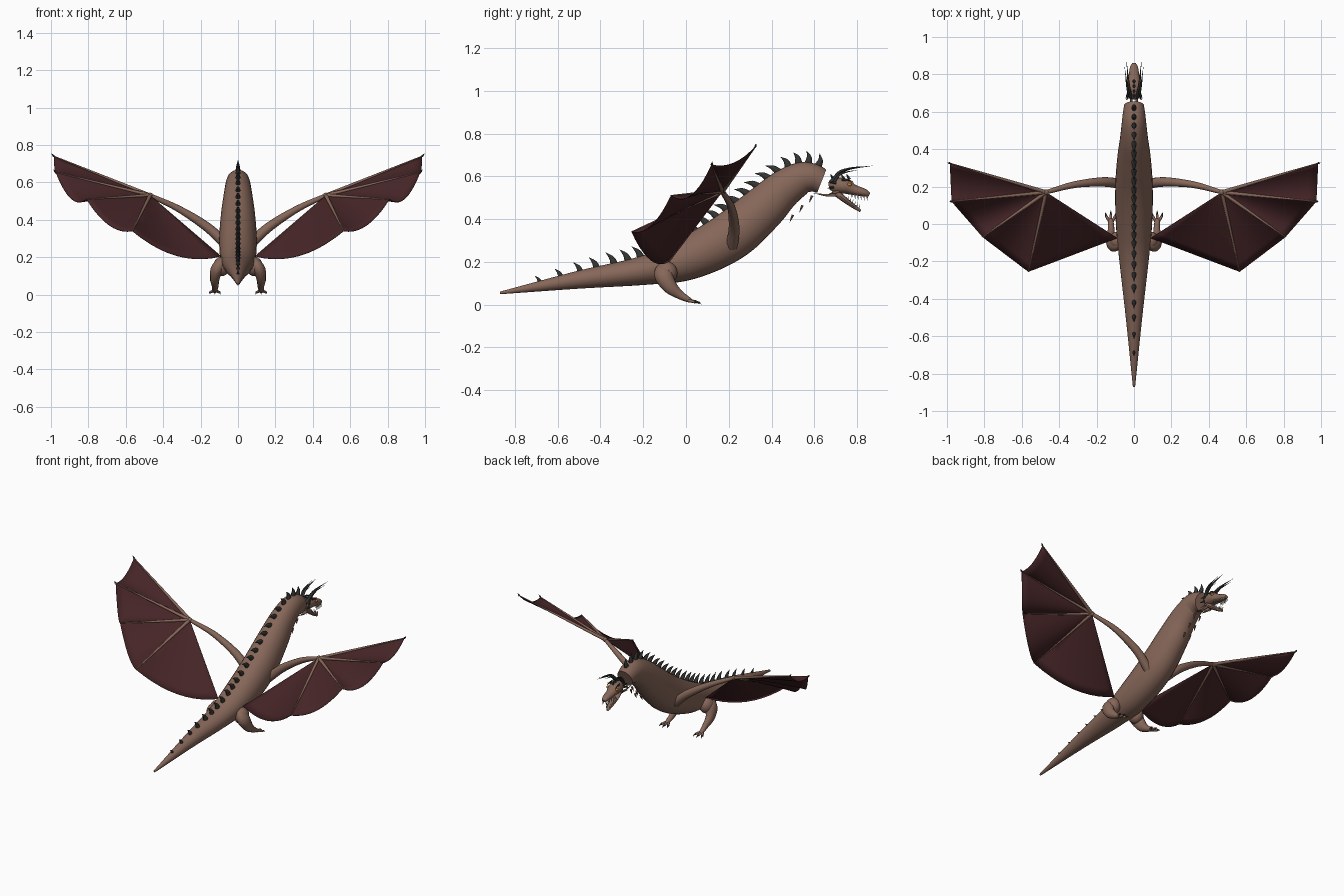
import bpy
import bmesh
import math
from mathutils import Vector

if "Cube" in bpy.data.objects:
    bpy.data.objects.remove(bpy.data.objects["Cube"])


def material(name, colour):
    mat = bpy.data.materials.new(name)
    mat.use_nodes = True
    mat.diffuse_color = (*colour, 1)
    mat.node_tree.nodes["Principled BSDF"].inputs["Base Color"].default_value = (*colour, 1)
    return mat


SKIN = material("brown skin", (.24, .135, .1))
MEMBRANE = material("dark red membrane", (.06, .018, .02))
HORN = material("charcoal horn", (.035, .035, .033))
BONE = material("pale bone", (.6, .5, .38))
EYE = material("amber eye", (.5, .22, .03))


def finish(name, bm, mat, mirrored=False, angle=50):
    bmesh.ops.recalc_face_normals(bm, faces=bm.faces)
    mesh = bpy.data.meshes.new(name)
    bm.to_mesh(mesh)
    bm.free()
    mesh.materials.append(mat)
    obj = bpy.data.objects.new(name, mesh)
    bpy.context.collection.objects.link(obj)
    bpy.ops.object.select_all(action='DESELECT')
    obj.select_set(True)
    bpy.context.view_layer.objects.active = obj
    bpy.ops.object.shade_smooth_by_angle(angle=math.radians(angle))
    if mirrored:
        mod = obj.modifiers.new("Mirror", 'MIRROR')
        mod.use_mirror_merge = False
    return obj


def spline(keys, steps):
    """Catmull-Rom samples through keys given as Vectors."""
    pts = [2 * keys[0] - keys[1], *keys, 2 * keys[-1] - keys[-2]]
    out = []
    for a, b, c, d in zip(pts, pts[1:], pts[2:], pts[3:]):
        for i in range(steps):
            t = i / steps
            out.append((2 * b + (c - a) * t + (2 * a - 5 * b + 4 * c - d) * t ** 2
                        + (3 * b - a - 3 * c + d) * t ** 3) / 2)
    return out + [keys[-1]]


def frames(keys, steps):
    """Yield centre, side, up, tangent, side radius, up radius along a path."""
    rows = spline([Vector(k) for k in keys], steps)
    centres = [Vector(r[:3]) for r in rows]
    for i, row in enumerate(rows):
        tangent = (centres[min(i + 1, len(rows) - 1)] - centres[max(i - 1, 0)]).normalized()
        side = Vector((1, 0, 0)) - tangent * tangent.x
        if side.length < .3:
            side = tangent.cross(Vector((0, 0, 1)))
        side.normalize()
        yield (centres[i], side, side.cross(tangent), tangent,
               max(row[3], .0005), max(row[4], .0005))


def add_tube(bm, keys, steps=5, sides=12):
    rings = []
    for centre, side, up, _, rx, ry in frames(keys, steps):
        rings.append([bm.verts.new(centre + side * rx * math.cos(a) + up * ry * math.sin(a))
                      for a in (math.tau * i / sides for i in range(sides))])
    for low, high in zip(rings, rings[1:]):
        for i in range(sides):
            j = (i + 1) % sides
            bm.faces.new((low[i], low[j], high[j], high[i]))
    bm.faces.new(rings[0][::-1])
    bm.faces.new(rings[-1])


def tubes(name, paths, mat, mirrored=False, steps=5, sides=12):
    bm = bmesh.new()
    for path in paths:
        add_tube(bm, path, steps, sides)
    return finish(name, bm, mat, mirrored)


def spike(base, tip, r, bend=(0, 0, 0), flat=1):
    """Tapered path from base to tip, bowed by bend."""
    base, tip = Vector(base), Vector(tip)
    mid = (base + tip) / 2 + Vector(bend)
    return [(*base, r * flat, r), (*mid, r * flat * .65, r * .65), (*tip, 0, 0)]


def ball(name, centre, scale, mat):
    bm = bmesh.new()
    bmesh.ops.create_uvsphere(bm, u_segments=16, v_segments=10, radius=1)
    bmesh.ops.scale(bm, vec=scale, verts=bm.verts)
    bmesh.ops.translate(bm, vec=centre, verts=bm.verts)
    return finish(name, bm, mat, True)


# Body: one loft from the tail tip to the cut end of the neck
body = [(0, -.87, .055, .006, .006), (0, -.5, .117, .044, .042), (0, -.2, .16, .078, .068),
        (0, 0, .213, .097, .1), (0, .2, .315, .1, .115), (0, .35, .44, .09, .106),
        (0, .45, .535, .076, .09), (0, .535, .589, .066, .077), (0, .59, .594, .06, .067),
        (0, .635, .578, .053, .058)]
tubes("body", [body], SKIN, steps=6, sides=28)

# Back spikes: flattened blades leaning towards the tail
blades = []
samples = list(frames(body, 30))
y = -.68
while y < .62:
    c, side, up, tangent, rx, ry = min(samples, key=lambda f: abs((f[0] + f[2] * f[5]).y - y))
    grow = min(1, (y + .75) / .4)
    size = .03 + .035 * grow
    base = c + up * (ry - .006)
    lean = .5 if y < .45 else .15
    tip = base + up * size * .9 - tangent * size * lean
    blades.append(spike(base, tip, .009 + .009 * grow, tangent * size * .12, .75))
    y += .098 - .05 * min(1, (y + .7) / .6)
tubes("back_spikes", blades, HORN, steps=3, sides=8)

# Legs: hip, curved leg, toes and claws
ball("hip", (.088, -.09, .15), (.045, .05, .052), SKIN)
tubes("leg", [[(.07, -.09, .17, .03, .04), (.11, -.105, .14, .034, .044),
               (.124, -.075, .085, .026, .034), (.122, -.03, .047, .018, .021),
               (.124, .015, .022, .014, .012), (.124, .03, .015, .008, .006)]], SKIN, True)
toes, claws = [], []
for spread in (-1, 0, 1):
    knuckle = (.124 + spread * .024, .05 - abs(spread) * .008, .013)
    toes.append([(.124 + spread * .006, .01, .02, .008, .008), (*knuckle, .007, .007)])
    claws.append(spike(knuckle, (knuckle[0] + spread * .005, knuckle[1] + .022, .002),
                       .006, (0, 0, .003)))
tubes("toes", toes, SKIN, True, sides=8)
tubes("toe_claws", claws, HORN, True, sides=6)

# Wing arm, fingers and tip claws
wrist = Vector((.47, .17, .53))
tips = [Vector(p) for p in ((.985, .325, .74), (.975, .12, .655), (.81, -.07, .51),
                            (.565, -.255, .34), (.09, -.075, .205))]
tubes("wing_arm", [[(.07, .215, .275, .028, .028), (.17, .225, .365, .025, .025),
                    (.32, .21, .46, .018, .018), (*wrist, .011, .011)]], SKIN, True)
tubes("wing_fingers", [[(*wrist, .011, .011), (*wrist.lerp(t, .5), .007, .007),
                        (*t, .003, .003)] for t in tips[:-1]], SKIN, True, sides=8)
tubes("wing_claws", [spike(t, t + Vector((.012, .003, .014)), .006) for t in tips[:2]],
      HORN, True, sides=6)
ball("wrist_joint", wrist, (.015, .015, .015), SKIN)

# Wing membrane: sectors between fingers, sagging towards the trailing edge
bm = bmesh.new()
SPAN, REACH = 10, 10
for first, last, sag in zip(tips, tips[1:], (.035, .07, .055, .065)):
    grid = []
    for i in range(SPAN + 1):
        u = i / SPAN
        ray = first.lerp(last, u) - wrist
        drop = Vector((0, 0, -sag * 4 * u * (1 - u)))
        grid.append([bm.verts.new(wrist + ray * v + drop * v ** 1.5)
                     for v in ((j + .05) / (REACH + .05) for j in range(REACH + 1))])
    for a, b in zip(grid, grid[1:]):
        for j in range(REACH):
            bm.faces.new((a[j], b[j], b[j + 1], a[j + 1]))
bmesh.ops.remove_doubles(bm, verts=bm.verts, dist=.0005)
membrane = finish("wing_membrane", bm, MEMBRANE, True)
shell = membrane.modifiers.new("Thickness", 'SOLIDIFY')
shell.thickness = .003
shell.offset = 0

# Head: skull with snout, and open lower jaw
tubes("skull", [[(0, .668, .555, .014, .016), (0, .69, .558, .032, .034),
                 (0, .74, .555, .04, .036), (0, .785, .537, .03, .025),
                 (0, .835, .524, .022, .018), (0, .858, .514, .011, .009)]],
      SKIN, sides=16)
tubes("lower_jaw", [[(0, .69, .535, .024, .018), (0, .735, .497, .028, .014),
                     (0, .785, .46, .019, .01), (0, .817, .438, .008, .006)]], SKIN)
ball("eye", (.033, .765, .562), (.008, .01, .008), EYE)

# Teeth: rows along both jaws
teeth = []
for i in range(6):
    t = i / 5
    x = .026 - .014 * t
    teeth.append(spike((x, .775 + .072 * t, .52 - .01 * t),
                       (x, .777 + .072 * t, .496 - .012 * t), .004))
    teeth.append(spike((x, .755 + .052 * t, .485 - .04 * t),
                       (x, .762 + .052 * t, .506 - .036 * t), .0035))
tubes("teeth", teeth, BONE, True, steps=2, sides=6)

# Horns sweeping up and forward, brow ridge and crown scales
tubes("horns", [spike((.016, .675, .57), (.04, .872, .65), .01, (0, -.03, .02)),
                spike((.022, .68, .575), (.05, .84, .645), .008, (0, -.03, .018)),
                spike((.028, .69, .57), (.03, .8, .63), .007, (.004, -.02, .012))],
      HORN, True, sides=8)
tubes("brow_ridges", [spike((.026, .73, .583), (.03, .785, .573), .007, (.004, 0, .006)),
                      spike((.03, .7, .57), (.045, .672, .572), .008),
                      spike((.03, .69, .55), (.042, .662, .545), .007)],
      HORN, True, steps=3, sides=6)
tubes("crown_scales", [spike((0, .69 + .025 * i, .585), (0, .675 + .025 * i, .612), .009)
                       for i in range(4)], HORN, steps=3, sides=6)

# Jaw barbels and throat spines
tubes("jaw_barbels", [spike((.012, .72, .515), (.018, .595, .522), .009, (0, 0, -.006)),
                      spike((.02, .715, .53), (.035, .66, .515), .007)], SKIN, True, sides=8)
tubes("throat_spines", [spike((.02, .59 - .045 * i, .51 - .045 * i),
                              (.022, .575 - .045 * i, .475 - .045 * i), .007)
                        for i in range(3)], SKIN, True, sides=6)
